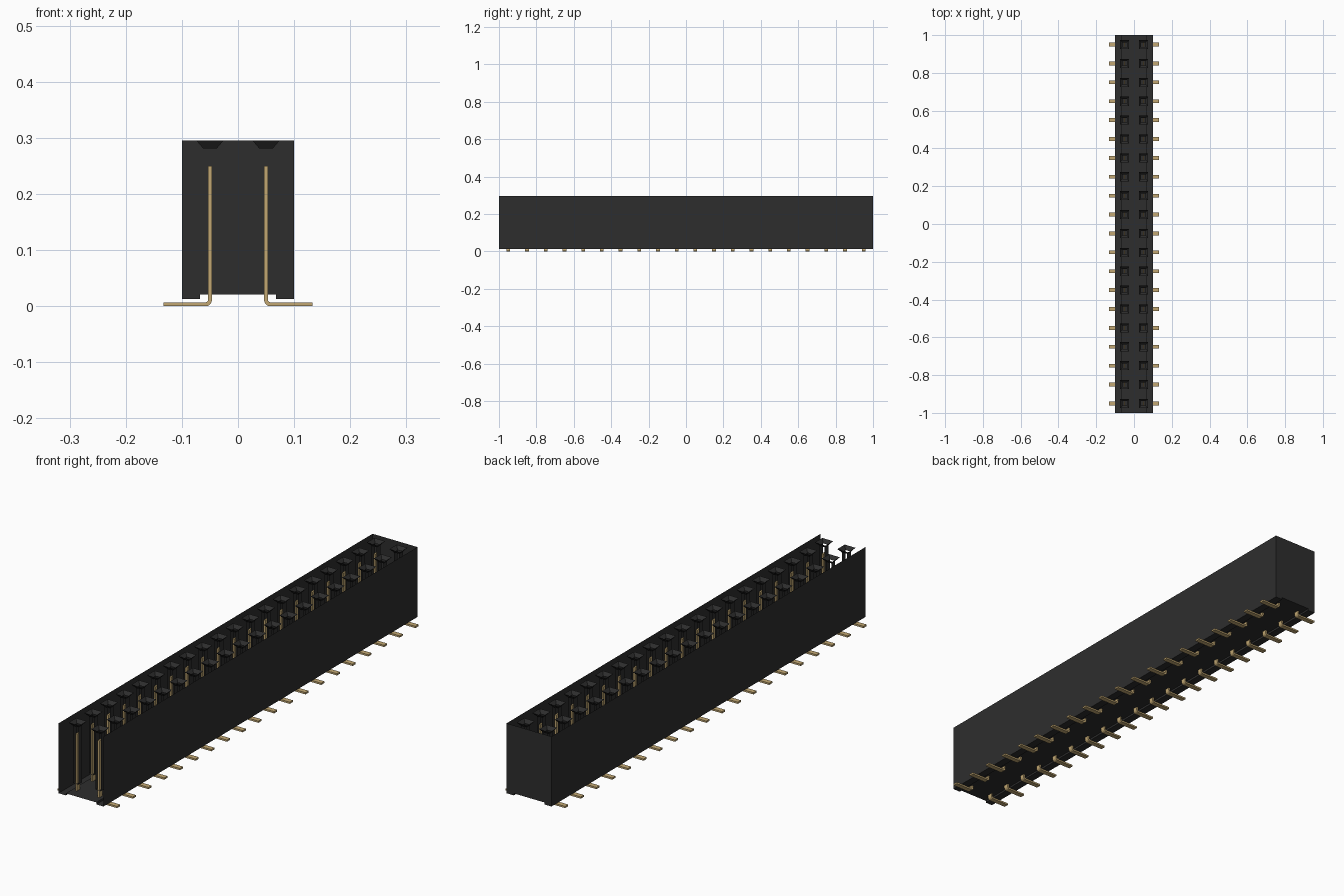
import bpy, bmesh, math

cube = bpy.data.objects.get("Cube")
if cube:
    bpy.data.objects.remove(cube, do_unlink=True)

COUNT, PITCH, ROW_X = 20, 0.1, 0.05
FIRST_Y = -0.95


def material(name, color):
    m = bpy.data.materials.new(name)
    m.use_nodes = True
    m.diffuse_color = color
    m.node_tree.nodes["Principled BSDF"].inputs["Base Color"].default_value = color
    return m


black = material("black plastic", (0.027, 0.027, 0.027, 1))
gold = material("gold contact", (0.54, 0.39, 0.17, 1))


def finish(bm, name, mat, repeat=False):
    me = bpy.data.meshes.new(name)
    bm.to_mesh(me)
    bm.free()
    me.materials.append(mat)
    ob = bpy.data.objects.new(name, me)
    bpy.context.collection.objects.link(ob)
    if repeat:  # one contact position repeated along y and mirrored to both rows
        arr = ob.modifiers.new("row", 'ARRAY')
        arr.count = COUNT
        arr.use_relative_offset = False
        arr.use_constant_offset = True
        arr.constant_offset_displace = (0, PITCH, 0)
        mir = ob.modifiers.new("both rows", 'MIRROR')
        mir.use_mirror_merge = False
    return ob


# Housing: sheet with side walls, standoff rails and floor, closed at the back
half = [(0.1, 0.295), (0.1, 0.013), (0.068, 0.013), (0.068, 0.021)]
profile = half + [(-x, z) for x, z in reversed(half)]
bm = bmesh.new()
front = [bm.verts.new((x, -1, z)) for x, z in profile]
back = [bm.verts.new((x, 1, z)) for x, z in profile]
for i in range(len(profile) - 1):
    bm.faces.new((front[i], back[i], back[i + 1], front[i + 1]))
bm.faces.new(back)
finish(bm, "housing", black)

# Socket: tapered mouth, two side walls and a floor
bm = bmesh.new()


def square(r, z):
    return [bm.verts.new((ROW_X + r * sx, FIRST_Y + r * sy, z))
            for sx, sy in ((-1, -1), (1, -1), (1, 1), (-1, 1))]


mouth, throat, base = square(0.024, 0.295), square(0.012, 0.281), square(0.012, 0.05)
for i in range(4):
    j = (i + 1) % 4
    bm.faces.new((mouth[i], mouth[j], throat[j], throat[i]))
for i, j in ((1, 2), (3, 0)):
    bm.faces.new((throat[i], throat[j], base[j], base[i]))
bm.faces.new(base)
finish(bm, "sockets", black, True)

# Contact pin: flat strip bent outwards into a solder foot
T, W, R = 0.007, 0.02, 0.011
x0 = ROW_X - T / 2


def bend(radius):
    cx, cz = x0 + R, R
    angles = [math.pi + k * math.pi / 8 for k in range(5)]
    return [(cx + radius * math.cos(a), cz + radius * math.sin(a)) for a in angles]


outline = [(x0, 0.25)] + bend(R) + [(0.133, 0), (0.133, T)]
outline += list(reversed(bend(R - T))) + [(x0 + T, 0.25)]
bm = bmesh.new()
face = bm.faces.new([bm.verts.new((x, FIRST_Y - W / 2, z)) for x, z in outline])
ext = bmesh.ops.extrude_face_region(bm, geom=[face])
moved = [g for g in ext["geom"] if isinstance(g, bmesh.types.BMVert)]
bmesh.ops.translate(bm, vec=(0, W, 0), verts=moved)
bmesh.ops.recalc_face_normals(bm, faces=bm.faces)
finish(bm, "contact_pins", gold, True)
